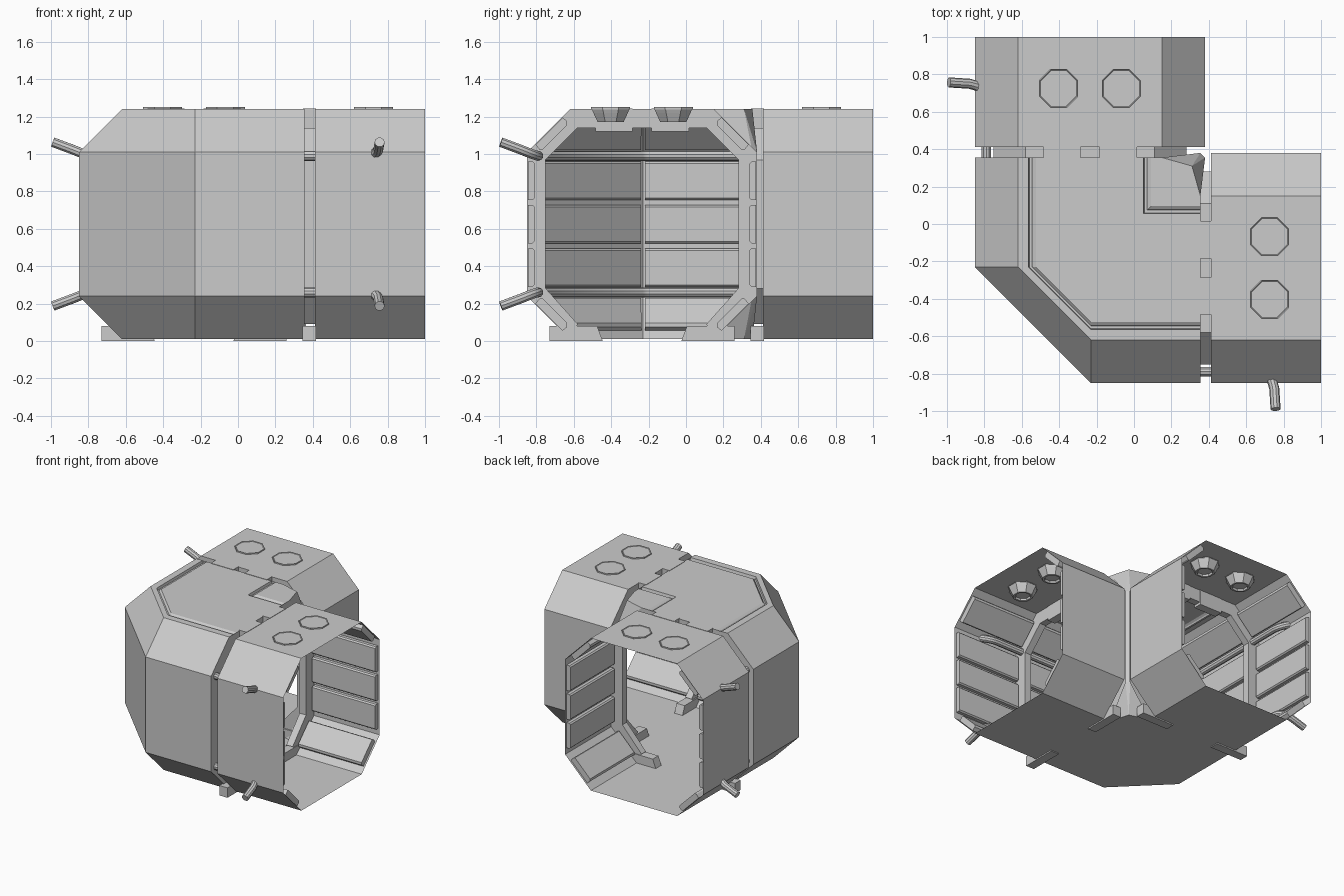
import bpy, bmesh, math
from mathutils import Vector

if "Cube" in bpy.data.objects:
    bpy.data.objects.remove(bpy.data.objects["Cube"])

grey = bpy.data.materials.new("light_grey")
grey.diffuse_color = (0.6, 0.6, 0.6, 1)
grey.use_nodes = True
grey.node_tree.nodes["Principled BSDF"].inputs["Base Color"].default_value = grey.diffuse_color

C = -0.235                       # middle of the passage cross-section
J0, J1 = 0.355, 0.412            # joint start and end


def make(name, verts, faces):
    bm = bmesh.new()
    vs = [bm.verts.new(v) for v in verts]
    for f in faces:
        bm.faces.new([vs[i] for i in f])
    bmesh.ops.recalc_face_normals(bm, faces=bm.faces)
    me = bpy.data.meshes.new(name)
    bm.to_mesh(me)
    bm.free()
    me.materials.append(grey)
    ob = bpy.data.objects.new(name, me)
    bpy.context.collection.objects.link(ob)
    return ob


# stations: place a cross-section (u, z) at a distance along either passage
def along_x(s):
    return lambda u, z: Vector((s, u, z))


def along_y(s):
    return lambda u, z: Vector((u, s, z))


def between(a, b, t):
    return lambda u, z: a(u, z).lerp(b(u, z), t)


def loft(name, prof, stations, closed=False, caps=False):
    n, m = len(prof), len(stations)
    verts = [st(u, z) for st in stations for u, z in prof]
    faces = []
    for i in range(m - 1):
        for k in range(n if closed else n - 1):
            l = (k + 1) % n
            faces.append((i * n + k, i * n + l, (i + 1) * n + l, (i + 1) * n + k))
    if caps:
        faces += [tuple(range(n)), tuple(range((m - 1) * n, m * n))]
    return make(name, verts, faces)


def sheet(name, pts):
    return make(name, pts, [tuple(range(len(pts)))])


def flip_u(prof):
    return [(2 * C - u, z) for u, z in prof]


def flip_z(prof):
    return [(u, 1.25 - z) for u, z in prof]


# floor
xy = [(-.62, 1), (-.62, -.23), (-.23, -.62), (1, -.62), (1, .15),
      (J0, .15), (.31, .31), (.15, J0), (.15, 1)]
sheet("floor", [(x, y, .01) for x, y in xy])

# corner outer shell, with the roof groove in its profile
bend = [along_y(J0), along_y(-.23), along_x(-.23), along_x(J0)]
loft("corner_shell", [(-.62, .01), (-.85, .24), (-.85, 1.01), (-.62, 1.24), (-.565, 1.24),
                      (-.56, 1.22), (-.545, 1.22), (-.54, 1.23), (-.525, 1.24)], bend)
top = [(-.525, J0), (-.525, -.23), (-.23, -.525), (J0, -.525), (J0, .055), (.05, .055), (.05, J0)]
sheet("corner_roof", [(x, y, 1.24) for x, y in top])
elbow = [lambda u, z: Vector((u, J0, z)), lambda u, z: Vector((u, u + .005, z)),
         lambda u, z: Vector((J0, u + .005, z))]
loft("roof_inner_groove", [(.05, 1.24), (.055, 1.22), (.07, 1.22), (.075, 1.23), (.09, 1.24)], elbow)
small = [(.09, J0), (.09, .095), (J0, .095), (J0, .15), (.31, .31), (.15, J0)]
sheet("roof_inner_patch", [(x, y, 1.24) for x, y in small])

# inner corner post with its sloped ends
for nm, zf, zc in (("top", 1.24, 1.01), ("bottom", .01, .24)):
    make("inner_corner_" + nm,
         [(.15, J0, zf), (.31, .31, zf), (J0, .15, zf), (.38, J0, zc), (J0, .38, zc)],
         [(0, 1, 4), (1, 2, 3), (1, 3, 4)])
sheet("inner_corner_post", [(.38, J0, .24), (J0, .38, .24), (J0, .38, 1.01), (.38, J0, 1.01)])

# inside lining panels: three on each wall, one on each slope
wall = [[(-.845, z), (-.82, z), (-.81, z + .01), (-.81, z + .195), (-.82, z + .205), (-.845, z + .205)]
        for z in (.29, .522, .754)]
slope = [(-.805, 1.05), (-.785, 1.025), (-.77, 1.02), (-.635, 1.155), (-.635, 1.175), (-.66, 1.195)]
lining = wall + [slope, flip_z(slope)]


def panels(name, a, b, profs, pad=.02):
    for p in profs:
        loft(name, p, [between(a, b, pad), between(a, b, 1 - pad)], True, True)


for a, b in zip(bend, bend[1:]):
    panels("corner_lining", a, b, lining)

half = [(-.62, .01), (-.85, .24), (-.85, 1.01), (-.62, 1.24)]
shell = half + flip_u(half)[::-1]
inner = [(-.579, .09), (-.75, .281), (-.75, .969), (-.579, 1.14)]
ring_in = inner + flip_u(inner)[::-1]
foot = [(-.73, 0), (-.445, 0), (-.475, .08), (-.73, .08)]

for st, tag in ((along_x, "right"), (along_y, "back")):
    # passage arm
    loft(tag + "_arm_shell", shell, [st(J1), st(1)])
    panels(tag + "_arm_lining", st(J1), st(1), lining + [flip_u(p) for p in lining])

    # recessed joint channel: two flanges and a bed
    rows = [[st(J0)(*p) for p in shell], [st(J0)(*p) for p in ring_in],
            [st(J1)(*p) for p in ring_in], [st(J1)(*p) for p in shell]]
    faces = [(i * 8 + k, i * 8 + k + 1, i * 8 + k + 9, i * 8 + k + 8)
             for i in range(3) for k in range(7)]
    make(tag + "_joint_channel", [v for r in rows for v in r], faces)

    # feet below and latch blocks above the joint
    for f in (foot, flip_u(foot)):
        loft(tag + "_joint_foot", f, [st(.345), st(.417)], True, True)
    block = [(-.485, 1.12), (-.285, 1.12), (-.285, 1.243), (-.485, 1.243)]
    for f in (block, flip_u(block)):
        loft(tag + "_joint_block", f, [st(.347), st(.416)], True, True)

    # octagonal ceiling lamps hanging through the roof
    for u0 in (-.403, -.068):
        levels = [(.113, 1.238), (.113, 1.25), (.108, 1.25), (.104, 1.247)]
        cup = [(.108, 1.238), (.1, 1.22), (.075, 1.17), (.06, 1.17), (.055, 1.185)]
        for nm, prof, end in (("lamp_cap", levels, 3), ("lamp_cup", cup, 4)):
            verts, faces, n = [], [], len(prof)
            for r, z in prof:
                for k in range(8):
                    a = math.pi / 8 + k * math.pi / 4
                    verts.append(st(.725 + r * math.cos(a))(u0 + r * math.sin(a), z))
            for i in range(n - 1):
                for k in range(8):
                    l = (k + 1) % 8
                    faces.append((i * 8 + k, i * 8 + l, i * 8 + l + 8, i * 8 + k + 8))
            faces.append(tuple(range(end * 8, end * 8 + 8)))
            make(tag + "_" + nm, verts, faces)

# pipes running round the outer wall and bending out at both ends
tail = [(-.99, .757, 1.063), (-.88, .75, 1.022), (-.845, .74, 1.008), (-.815, .722, .997),
        (-.797, .695, .991), (-.79, .66, .99), (-.79, -.21, .99), (-.775, -.245, .99)]
path = tail + [(y, x, z) for x, y, z in tail[::-1]]
for nm, mirror in (("upper_pipe", False), ("lower_pipe", True)):
    cu = bpy.data.curves.new(nm, 'CURVE')
    cu.dimensions = '3D'
    cu.bevel_depth = .027
    cu.bevel_resolution = 3
    cu.use_fill_caps = True
    sp = cu.splines.new('POLY')
    sp.points.add(len(path) - 1)
    for p, (x, y, z) in zip(sp.points, path):
        p.co = (x, y, 1.25 - z if mirror else z, 1)
    cu.materials.append(grey)
    ob = bpy.data.objects.new(nm, cu)
    bpy.context.collection.objects.link(ob)
    bpy.ops.object.select_all(action='DESELECT')
    ob.select_set(True)
    bpy.context.view_layer.objects.active = ob
    bpy.ops.object.convert(target='MESH')
    bpy.ops.object.shade_smooth_by_angle()
